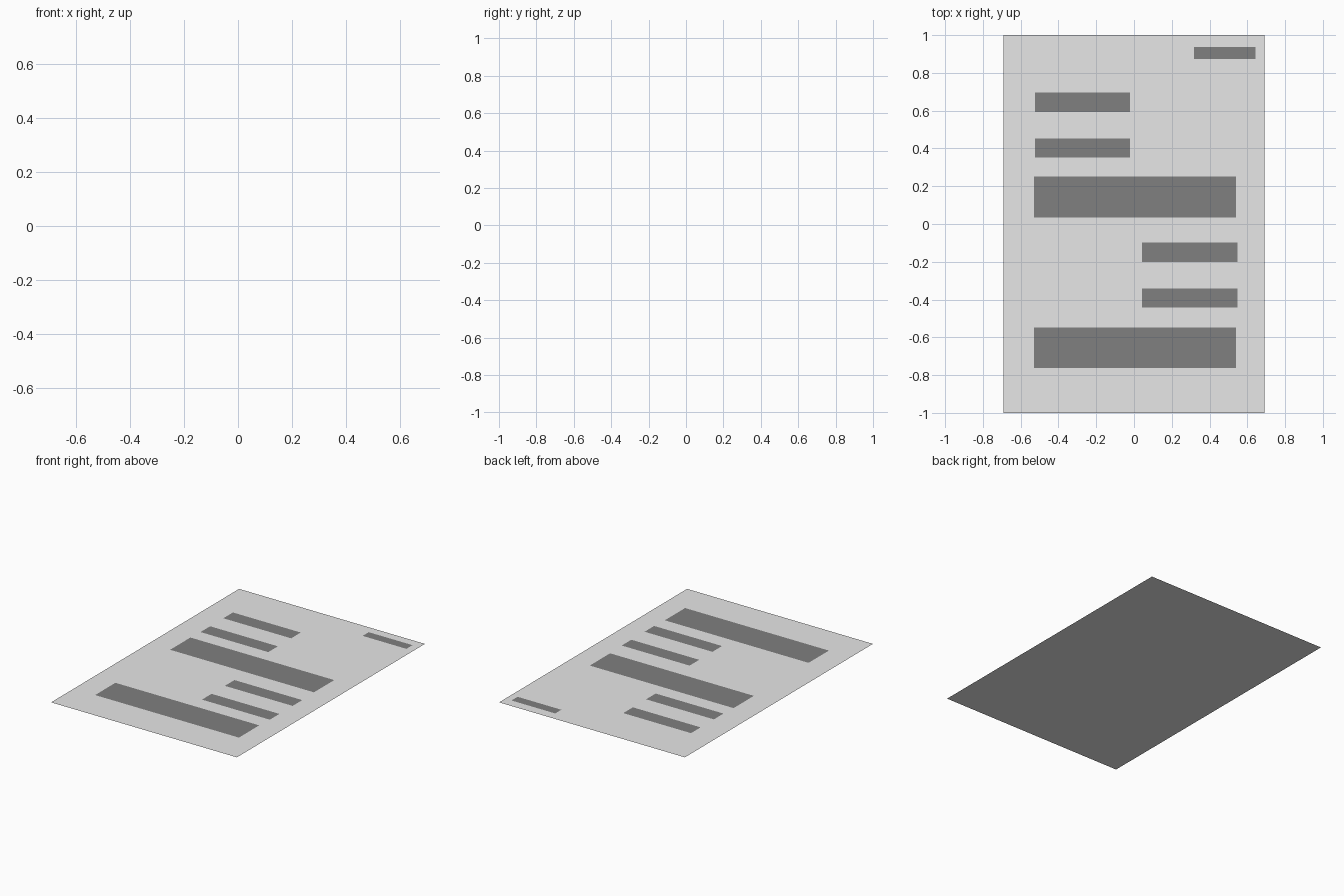
import bpy

if "Cube" in bpy.data.objects:
    bpy.data.objects.remove(bpy.data.objects["Cube"])


def material(name, value):
    m = bpy.data.materials.new(name)
    m.diffuse_color = (value, value, value, 1)
    m.use_nodes = True
    m.node_tree.nodes["Principled BSDF"].inputs["Base Color"].default_value = m.diffuse_color
    return m


def sheet(name, x0, x1, y0, y1, z, mat):
    """Flat upward-facing rectangle."""
    mesh = bpy.data.meshes.new(name)
    mesh.from_pydata([(x0, y0, z), (x1, y0, z), (x1, y1, z), (x0, y1, z)], [], [(0, 1, 2, 3)])
    mesh.materials.append(mat)
    obj = bpy.data.objects.new(name, mesh)
    bpy.context.collection.objects.link(obj)
    return obj


paper = material("light grey paper", 0.8)
ink = material("mid grey ink", 0.214)

# Page
sheet("page", -0.692, 0.692, -1, 1, 0, paper)

# Printed bars, just above the page
Z = 0.002
sheet("date_bar", 0.317, 0.643, 0.873, 0.938, Z, ink)
for i, y in enumerate((0.645, 0.402)):
    sheet(f"left_short_bar_{i + 1}", -0.525, -0.02, y - 0.051, y + 0.051, Z, ink)
for i, y in enumerate((-0.149, -0.392)):
    sheet(f"right_short_bar_{i + 1}", 0.042, 0.547, y - 0.051, y + 0.051, Z, ink)
for i, y in enumerate((0.143, -0.655)):
    sheet(f"wide_block_{i + 1}", -0.53, 0.541, y - 0.108, y + 0.108, Z, ink)
